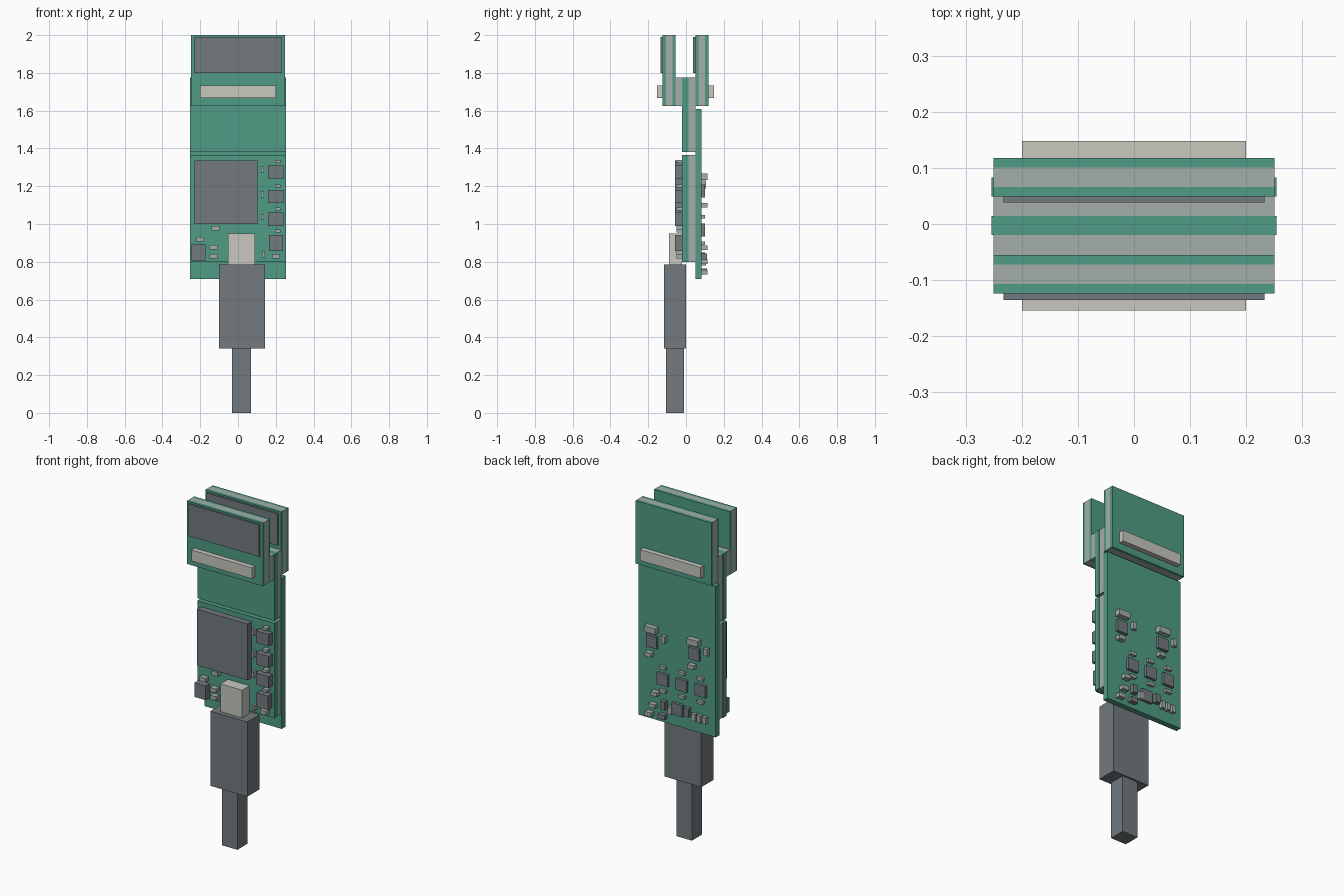
import bpy
import bmesh

if "Cube" in bpy.data.objects:
    bpy.data.objects.remove(bpy.data.objects["Cube"], do_unlink=True)


def material(name, red, green, blue):
    colour = (red, green, blue, 1)
    mat = bpy.data.materials.new(name)
    mat.use_nodes = True
    mat.diffuse_color = colour
    mat.node_tree.nodes["Principled BSDF"].inputs["Base Color"].default_value = colour
    return mat


board_green = material("board green", .08, .33, .235)
dark_grey = material("dark grey plastic", .17, .195, .21)
light_grey = material("light grey", .37, .43, .41)
pale_beige = material("pale beige", .58, .58, .53)


def block(name, mat, left, right, front, back, bottom, top):
    """Axis-aligned block between opposite faces."""
    low, high = (left, front, bottom), (right, back, top)
    bm = bmesh.new()
    bmesh.ops.create_cube(bm, size=1)
    for vert in bm.verts:
        vert.co = [a if c < 0 else b for c, a, b in zip(vert.co, low, high)]
    mesh = bpy.data.meshes.new(name)
    bm.to_mesh(mesh)
    bm.free()
    mesh.materials.append(mat)
    obj = bpy.data.objects.new(name, mesh)
    bpy.context.collection.objects.link(obj)


# Every sheet in the stack is a thin skin, a double skin or a core
skin, core = .017, .035
double = skin + skin
half_width, wide_half = .25, .254


def stack(name, front, bottom, top, half, sheets):
    """Lay sheets one behind the other and return the rear face."""
    for label, thickness in sheets:
        mat = light_grey if thickness == core else board_green
        back = front + thickness
        block(name + "_" + label, mat, -half, half, front, back, bottom, top)
        front = back
    return front


# Upper and middle stack, from front to back
joint_bottom, joint_top, height = 1.625, 1.775, 2
rear_bottom, module_bottom, module_top, joint_end = .71, .8, 1.365, 1.38
sandwich = [("front_skin", skin), ("core", core), ("rear_skin", skin)]
upper_front = -.124
upper_inner = stack("upper_front_board", upper_front, joint_bottom, height, half_width, sandwich)
joint_front = stack("joint", upper_inner, joint_bottom, joint_top, half_width, [("spacer", core)])
core_front = stack("joint", joint_front, joint_end, joint_top, wide_half, [("board", double)])
rear_front = stack("joint", core_front, joint_end, joint_top, half_width, [("core", core)])
upper_back = stack("upper_back_board", rear_front, joint_bottom, height, half_width, sandwich)

# Lower module and the long rear board
stack("module", joint_front, module_bottom, module_top, wide_half, [("board", double)])
stack("module", core_front, module_bottom, module_top, half_width, [("core", core)])
rear_face = stack("rear", rear_front, rear_bottom, 1.61, wide_half, [("board", double)])


# Kinds of parts mounted on a board: material, width, height, depth
kinds = {
    "screen": (dark_grey, .466, .19, .011),
    "bar": (pale_beige, .4, .065, .03),
    "main_chip": (dark_grey, .333, .335, .038),
    "wide_chip": (dark_grey, .084, .07, .038),
    "tall_chip": (dark_grey, .074, .084, .038),
    "thin_chip": (dark_grey, .07, .07, .017),
    "diode": (dark_grey, .03, .05, .027),
    "flat_diode": (dark_grey, .045, .028, .027),
    "capacitor": (light_grey, .03, .016, .03),
    "thin_capacitor": (light_grey, .04, .018, .018),
    "resistor": (light_grey, .042, .024, .03),
    "upright_resistor": (light_grey, .014, .034, .03),
    "tall_resistor": (light_grey, .024, .042, .022),
    "long_resistor": (light_grey, .075, .035, .032),
}


def mount(side, face, kind, x, z):
    """Set a part on the front or back of the face."""
    mat, width, tall, depth = kinds[kind]
    front = face - depth if side == "front" else face
    block(side + "_" + kind, mat, x - width / 2, x + width / 2,
          front, front + depth, z - tall / 2, z + tall / 2)


def mount_front(kind, x, z):
    mount("front", joint_front, kind, x, z)


def mount_rear(kind, x, z):
    mount("rear", rear_face, kind, x, z)


# Screens and bars on the upper boards
for face in (upper_front, rear_front):
    mount("front", face, "screen", 0, 1.895)
mount("front", upper_front, "bar", 0, 1.7)
mount("rear", upper_back, "bar", 0, 1.7)

# Front of the module: a main chip beside a column of small chips
column = .2
mount_front("main_chip", -.063, 1.168)
for z in (1.275, 1.145, 1.025):
    mount_front("wide_chip", column, z)
    mount_front("capacitor", column + .01, z + .055)
    mount_front("upright_resistor", column - .07, z + .012)
mount_front("tall_chip", column, .9)
mount_front("capacitor", column + .01, .963)
mount_front("resistor", column, .83)
mount_front("upright_resistor", column - .065, .84)

# Front parts to the other side of the connector
mount_front("tall_chip", -.21, .85)
mount_front("resistor", -.2, .92)
mount_front("resistor", -.12, .977)
for z in (.83, .876):
    mount_front("resistor", -.13, z)

# Rear upper pair of chips, each between two resistors
for x in (-.12, .16):
    mount_rear("thin_chip", x, 1.175)
    mount_rear("long_resistor", x, 1.25)
    mount_rear("resistor", x + .013, 1.1)
    mount_rear("tall_resistor", x - .08, 1.21)

# Rear middle row, each chip between two capacitors
for x in (-.16, -.037, .088):
    mount_rear("thin_chip", x, .968)
    for offset in (-.07, .07):
        mount_rear("thin_capacitor", x, .968 + offset)

# Rear lower cluster
mount_rear("thin_chip", -.01, .815)
for x in (-.077, .08):
    mount_rear("diode", x, .82)
mount_rear("flat_diode", .088, .75)
for x in (-.19, -.155, -.12, .035):
    mount_rear("tall_resistor", x, .8)
for x, z in ((.173, .745), (.15, .8), (.135, .875)):
    mount_rear("resistor", x, z)

# Connector, plug and cable
plug_bottom, plug_top = .34, .785
block("connector", pale_beige, -.053, .09, -.09, joint_front, plug_top, .95)
block("plug_body", dark_grey, -.1, .143, -.117, 0, plug_bottom, plug_top)
block("cable", dark_grey, -.032, .07, -.106, -.01, 0, plug_bottom)
